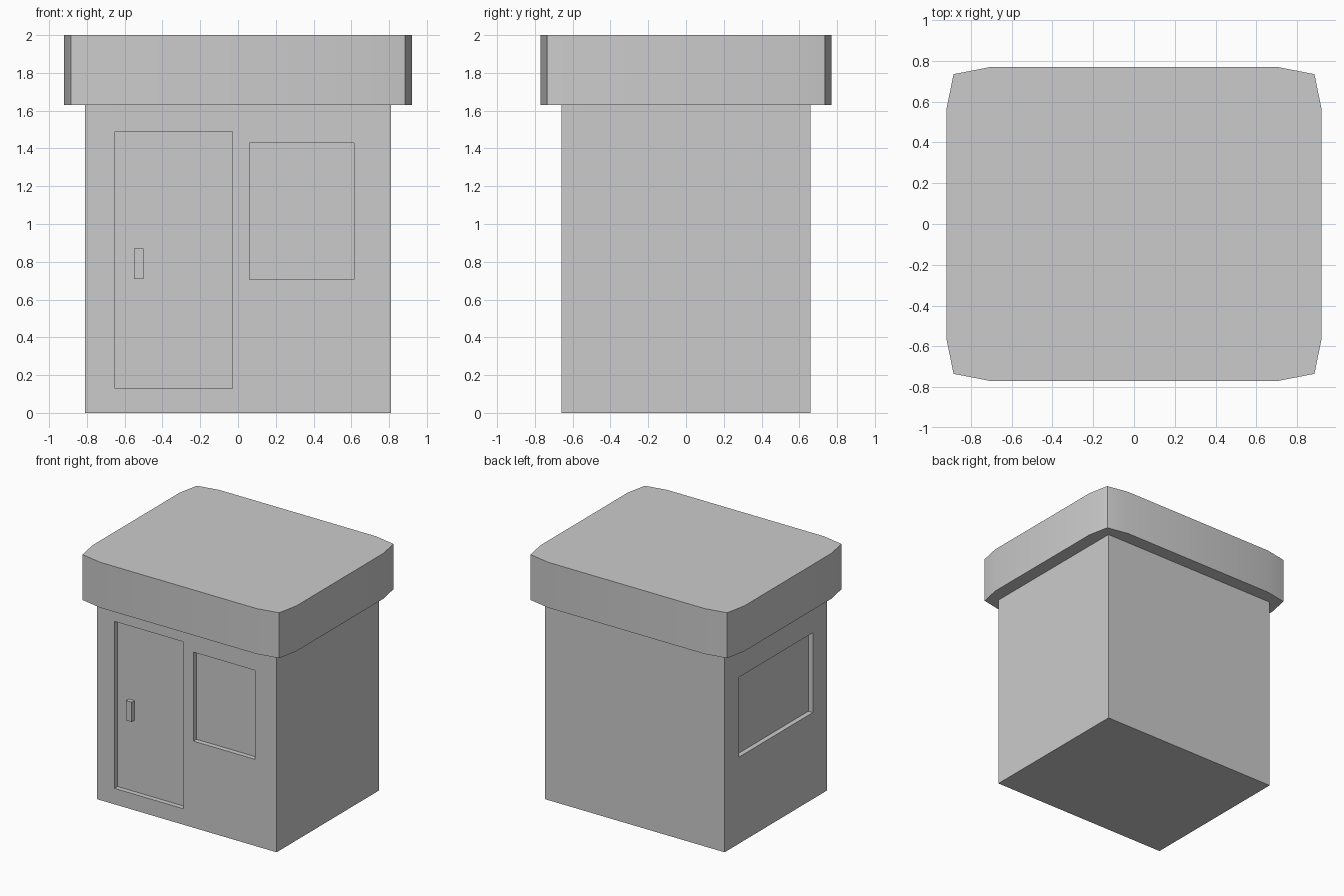
import bpy, bmesh, math

if "Cube" in bpy.data.objects:
    bpy.data.objects.remove(bpy.data.objects["Cube"])

def box(name, lo, hi):
    """Axis-aligned box between two corners."""
    bm = bmesh.new()
    bmesh.ops.create_cube(bm, size=1)
    for v in bm.verts:
        v.co = [(a + b) / 2 + c * (b - a) for a, b, c in zip(lo, hi, v.co)]
    return link(name, bm)

def link(name, bm):
    mesh = bpy.data.meshes.new(name)
    bm.to_mesh(mesh)
    bm.free()
    ob = bpy.data.objects.new(name, mesh)
    bpy.context.collection.objects.link(ob)
    return ob

W, D, WALL_TOP, DEPTH = 0.81, 0.66, 1.63, 0.04

# Solid booth walls
walls = box("walls", (-W, -D, 0), (W, D, WALL_TOP))

# Shallow recesses: door, front window, left side window
recesses = {
    "door_cutter": ((-0.65, -D - 0.1, 0.13), (-0.03, -D + DEPTH, 1.49)),
    "front_window_cutter": ((0.06, -D - 0.1, 0.705), (0.615, -D + DEPTH, 1.43)),
    "side_window_cutter": ((-W - 0.1, -0.475, 0.705), (-W + DEPTH, 0.475, 1.355)),
}
for name, (lo, hi) in recesses.items():
    cutter = box(name, lo, hi)
    cutter.hide_render = True
    cutter.hide_set(True)
    mod = walls.modifiers.new(name, 'BOOLEAN')
    mod.operation = 'DIFFERENCE'
    mod.solver = 'EXACT'
    mod.object = cutter

# Bake the recesses and drop the cutters
bpy.context.view_layer.objects.active = walls
for name in recesses:
    bpy.ops.object.modifier_apply(modifier=name)
    bpy.data.objects.remove(bpy.data.objects[name])

# Door handle, standing on the recessed door
box("door_handle", (-0.55, -D + 0.005, 0.71), (-0.50, -D + DEPTH, 0.87))

# Overhanging roof slab: one corner profile mirrored to all four corners
corner = [(0.92, 0.565), (0.885, 0.735), (0.705, 0.77)]
outline = []
for sx, sy in ((1, 1), (-1, 1), (-1, -1), (1, -1)):
    pts = [(x * sx, y * sy) for x, y in corner]
    outline += pts if sx * sy > 0 else pts[::-1]
bm = bmesh.new()
base = bm.faces.new([bm.verts.new((x, y, WALL_TOP)) for x, y in outline])
top = bmesh.ops.extrude_face_region(bm, geom=[base], use_keep_orig=True)["geom"]
bmesh.ops.translate(bm, vec=(0, 0, 2 - WALL_TOP),
                    verts=[g for g in top if isinstance(g, bmesh.types.BMVert)])
bmesh.ops.recalc_face_normals(bm, faces=bm.faces)
roof = link("roof", bm)
bpy.ops.object.select_all(action='DESELECT')
roof.select_set(True)
bpy.context.view_layer.objects.active = roof
bpy.ops.object.shade_smooth_by_angle(angle=math.radians(30))
